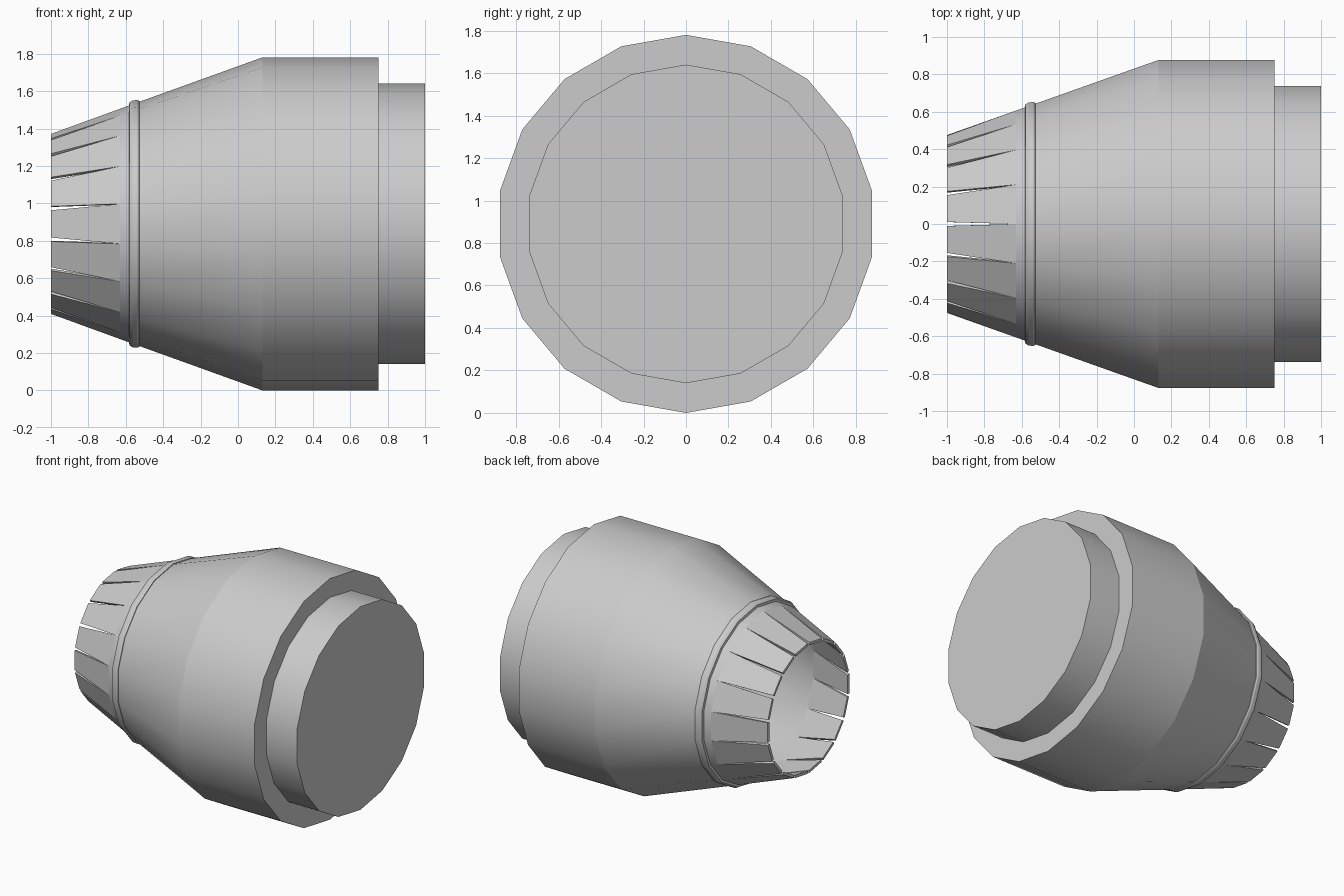
import bpy, bmesh, math
from mathutils import Vector

SIDES = 18
AXIS_Z = 0.89

old = bpy.data.objects.get("Cube")
if old:
    bpy.data.objects.remove(old, do_unlink=True)

grey = bpy.data.materials.new("neutral grey")
grey.use_nodes = True
colour = (0.6, 0.6, 0.6, 1)
grey.diffuse_color = colour
grey.node_tree.nodes["Principled BSDF"].inputs["Base Color"].default_value = colour


def rim_point(x, r, k):
    a = math.tau * k / SIDES
    return Vector((x, r * math.sin(a), AXIS_Z + r * math.cos(a)))


def finish(name, bm):
    """Make the object, keeping edges around the axis crisp."""
    bmesh.ops.recalc_face_normals(bm, faces=bm.faces)
    for e in bm.edges:
        a, b = e.verts
        e.smooth = abs(a.co.x - b.co.x) > 0.004
    mesh = bpy.data.meshes.new(name)
    bm.to_mesh(mesh)
    bm.free()
    mesh.materials.append(grey)
    obj = bpy.data.objects.new(name, mesh)
    bpy.context.collection.objects.link(obj)
    bpy.ops.object.select_all(action='DESELECT')
    obj.select_set(True)
    bpy.context.view_layer.objects.active = obj
    bpy.ops.object.shade_smooth_by_angle(angle=math.radians(30), keep_sharp_edges=True)
    return obj


def lathe(name, profile, closed=False):
    """Revolve (x, radius) points around the long axis."""
    bm = bmesh.new()
    rings = []
    for x, r in profile:
        if r == 0:
            rings.append([bm.verts.new((x, 0, AXIS_Z))])
        else:
            rings.append([bm.verts.new(rim_point(x, r, k)) for k in range(SIDES)])
    pairs = list(zip(rings, rings[1:]))
    if closed:
        pairs.append((rings[-1], rings[0]))
    for a, b in pairs:
        if len(b) == 1:
            bm.faces.new(a)
            bm.verts.remove(b[0])
            continue
        if len(a) == 1:
            bm.faces.new(b)
            continue
        for k in range(SIDES):
            n = (k + 1) % SIDES
            bm.faces.new((a[k], a[n], b[n], b[k]))
    return finish(name, bm)


# Main housing: cone, drum and stepped end, with a hollow inside
lathe("housing", [(-0.53, 0.652), (0.13, 0.89), (0.75, 0.89), (0.75, 0.75),
                  (1.0, 0.75), (1.0, 0)])
lathe("housing_lining", [(-0.53, 0.632), (0.13, 0.868), (0.73, 0.868), (0.73, 0)])

# Raised band behind the petals
lathe("band", [(-0.585, 0.625), (-0.58, 0.65), (-0.563, 0.66), (-0.54, 0.662),
               (-0.528, 0.658), (-0.524, 0.64)], closed=True)

# Nozzle: one petal per side, parted by slits that taper to a point
bm = bmesh.new()
tips = [bm.verts.new(rim_point(-0.63, 0.616, k)) for k in range(SIDES)]
base = [bm.verts.new(rim_point(-0.53, 0.652, k)) for k in range(SIDES)]
for k in range(SIDES):
    n = (k + 1) % SIDES
    p, q = rim_point(-1, 0.483, k), rim_point(-1, 0.483, n)
    left = bm.verts.new(p.lerp(q, 0.065))
    right = bm.verts.new(q.lerp(p, 0.065))
    bm.faces.new((left, right, tips[n], tips[k]))
    bm.faces.new((tips[k], tips[n], base[n], base[k]))
bmesh.ops.recalc_face_normals(bm, faces=bm.faces)
# Thicken inward, whichever way the open shell is wound
bm.normal_update()
f = next(iter(bm.faces)) if not hasattr(bm.faces, "ensure_lookup_table") else None
bm.faces.ensure_lookup_table()
f = bm.faces[0]
centre = f.calc_center_median()
outward = f.normal.dot(Vector((0, centre.y, centre.z - AXIS_Z))) > 0
if not outward:
    bmesh.ops.reverse_faces(bm, faces=bm.faces)
bm.normal_update()
inner = {v: bm.verts.new(v.co - Vector((0, v.co.y, v.co.z - AXIS_Z)).normalized() * 0.02)
         for v in list(bm.verts)}
outer_faces = list(bm.faces)
open_edges = [e for e in bm.edges if e.is_boundary]
for f in outer_faces:
    bm.faces.new([inner[v] for v in reversed(f.verts)])
for e in open_edges:
    a, b = e.verts
    bm.faces.new((a, b, inner[b], inner[a]))
finish("slit_nozzle", bm)
